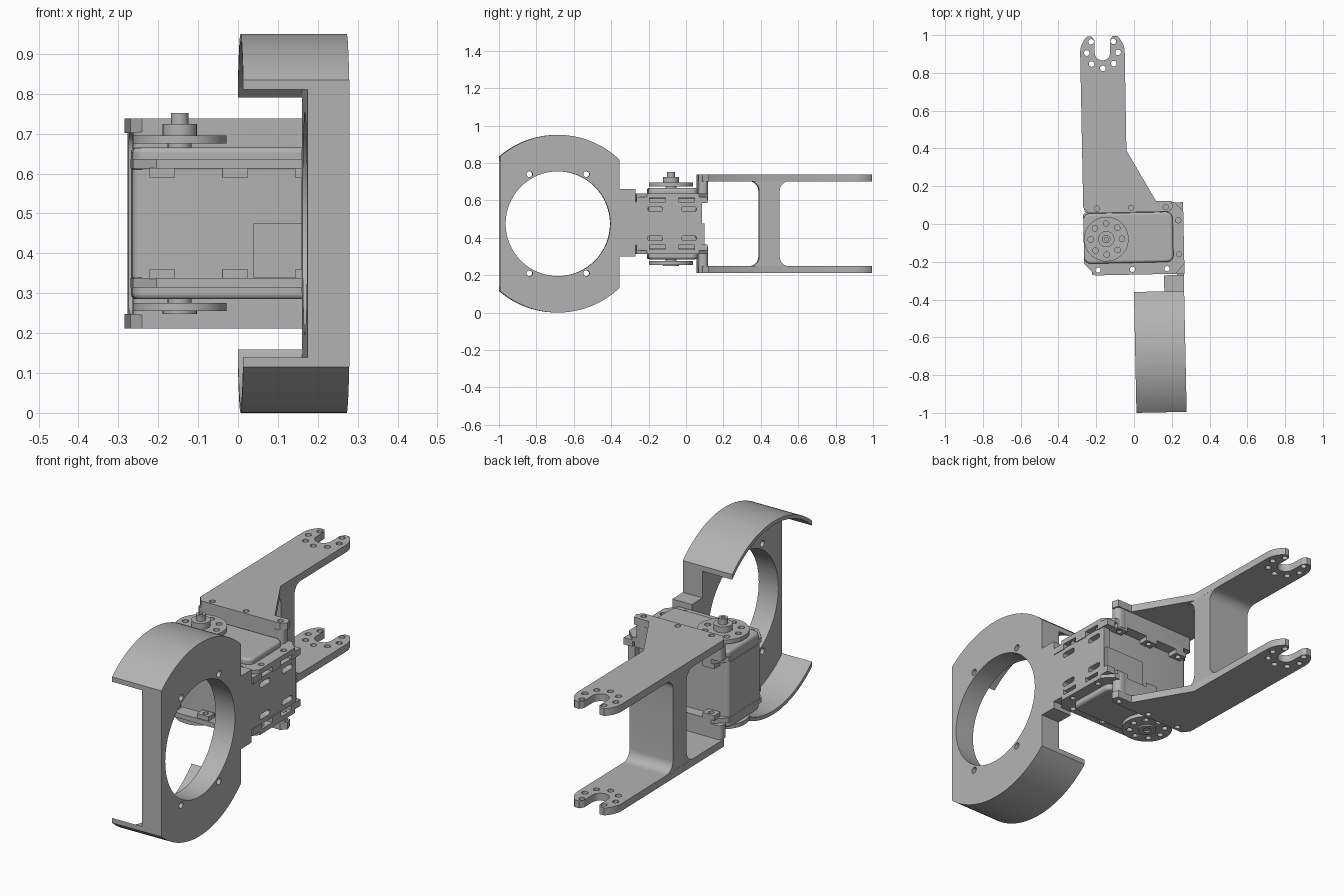
import bpy, bmesh, math
from mathutils import Matrix, Vector

cube = bpy.data.objects.get("Cube")
if cube:
    bpy.data.objects.remove(cube, do_unlink=True)

grey = bpy.data.materials.new("light grey plastic")
grey.use_nodes = True
COLOUR = (0.45, 0.45, 0.45, 1)
grey.diffuse_color = COLOUR
grey.node_tree.nodes["Principled BSDF"].inputs["Base Color"].default_value = COLOUR

TILT = Matrix.Rotation(math.radians(1.2), 4, 'Z')
AXES = {'z': Matrix.Identity(4),
        'x': Matrix(((0, 0, 1, 0), (1, 0, 0, 0), (0, 1, 0, 0), (0, 0, 0, 1)))}
MID = 0.475        # mirror height of the whole assembly


def arc(cx, cy, r, a, b, n=12):
    steps = [math.radians(a + (b - a) * i / n) for i in range(n + 1)]
    return [(cx + r * math.cos(t), cy + r * math.sin(t)) for t in steps]


def circle(cx, cy, r, n=24):
    return arc(cx, cy, r, 0, 360, n)[:-1]


def rounded(x0, x1, y0, y1, r, n=6):
    pts = []
    for cx, cy, a in ((x1 - r, y1 - r, 0), (x0 + r, y1 - r, 90),
                      (x0 + r, y0 + r, 180), (x1 - r, y0 + r, 270)):
        pts += arc(cx, cy, r, a, a + 90, n)
    return pts


def rect(x0, x1, y0, y1):
    return [(x0, y0), (x1, y0), (x1, y1), (x0, y1)]


def solid(name, axis, lo, hi, outline, holes=(), bevel=0, mirror=False):
    """Extrude an outline with holes along an axis; optionally mirror it about mid height."""
    curve = bpy.data.curves.new(name, 'CURVE')
    curve.dimensions = '2D'
    curve.fill_mode = 'BOTH'
    curve.extrude = (hi - lo) / 2
    for pts in [outline, *holes]:
        s = curve.splines.new('POLY')
        s.points.add(len(pts) - 1)
        for p, (u, v) in zip(s.points, pts):
            p.co = (u, v, 0, 1)
        s.use_cyclic_u = True
    tmp = bpy.data.objects.new(name + "_profile", curve)
    bpy.context.collection.objects.link(tmp)
    dg = bpy.context.evaluated_depsgraph_get()
    mesh = bpy.data.meshes.new_from_object(tmp.evaluated_get(dg))
    bpy.data.objects.remove(tmp, do_unlink=True)
    mesh.name = name
    bm = bmesh.new()
    bm.from_mesh(mesh)
    bmesh.ops.remove_doubles(bm, verts=bm.verts, dist=1e-5)
    bmesh.ops.dissolve_limit(bm, angle_limit=0.01, verts=bm.verts, edges=bm.edges)
    bm.transform(AXES[axis] @ Matrix.Translation((0, 0, (lo + hi) / 2)))
    if mirror:
        extra = bmesh.ops.duplicate(bm, geom=bm.verts[:] + bm.edges[:] + bm.faces[:])
        for v in extra["geom"]:
            if isinstance(v, bmesh.types.BMVert):
                v.co.z = 2 * MID - v.co.z
    bm.transform(TILT)
    bmesh.ops.recalc_face_normals(bm, faces=bm.faces)
    bm.to_mesh(mesh)
    bm.free()
    mesh.materials.clear()
    mesh.materials.append(grey)
    ob = bpy.data.objects.new(name, mesh)
    bpy.context.collection.objects.link(ob)
    bpy.ops.object.select_all(action='DESELECT')
    ob.select_set(True)
    bpy.context.view_layer.objects.active = ob
    bpy.ops.object.shade_smooth_by_angle(angle=math.radians(30))
    if bevel:
        m = ob.modifiers.new("rounding", 'BEVEL')
        m.width, m.segments, m.angle_limit = bevel, 3, math.radians(50)
    return ob


# ring plate with neck
CY, R = -0.69, 0.475
FRONT, BACK = -1.0, -0.36
a_back = math.degrees(math.acos((BACK - CY) / R))
a_front = math.degrees(math.acos((FRONT - CY) / R))
outline = (arc(CY, MID, R, a_back, a_front, 32) + arc(CY, MID, R, -a_front, -a_back, 32)
           + [(BACK, 0.3), (-0.275, 0.3), (-0.275, 0.66), (BACK, 0.66)])
screws = [circle(CY + sy * 0.152, MID + sz * 0.265, 0.016, 16) for sy in (-1, 1) for sz in (-1, 1)]
solid("ring_plate", 'x', 0.153, 0.258, outline, [circle(CY, MID, 0.28, 64)] + screws)

# curved guards above and below the ring
inner = R - 0.018
b_back = math.degrees(math.acos((BACK - CY) / inner))
b_front = math.degrees(math.acos((FRONT - CY) / inner))
solid("curved_guard", 'x', -0.008, 0.155,
      arc(CY, MID, R, a_back, a_front, 32) + arc(CY, MID, inner, b_front, b_back, 32), mirror=True)

# slotted side plate joining ring to motor, with edge tabs
slots = [rounded(y - 0.04, y + 0.04, z - 0.013, z + 0.013, 0.012)
         for y in (-0.17, 0.01) for z in (MID - 0.078, MID + 0.078)]
solid("side_plate", 'x', 0.222, 0.258, rect(-0.28, 0.08, 0.36, 0.59), slots)
for i, y in enumerate((-0.235, -0.08, 0.075)):
    solid(f"side_tab_{i}", 'x', 0.215, 0.262, rect(y - 0.035, y + 0.035, 0.585, 0.618), mirror=True)

# motor case
solid("motor_body", 'z', 0.34, 0.61, rounded(-0.268, 0.222, -0.205, 0.06, 0.02))
solid("motor_cap", 'z', 0.605, 0.665, rounded(-0.268, 0.205, -0.205, 0.06, 0.035), bevel=0.012, mirror=True)
solid("front_panel", 'z', 0.34, 0.475, rect(0.035, 0.222, -0.213, -0.2))
solid("back_panel", 'z', 0.34, 0.475, rect(0.03, 0.25, 0.05, 0.095))

# mounting rims with screw holes and captive nuts
holes = [(x, y) for x in (-0.195, -0.013, 0.17) for y in (-0.24, 0.088)]
holes += [(0.235, -0.165), (0.235, 0.015)]
rim = [(-0.268, -0.205), (-0.21, -0.268), (0.215, -0.268), (0.262, -0.215),
       (0.262, 0.065), (0.215, 0.112), (-0.21, 0.112), (-0.268, 0.055)]
solid("mounting_rim", 'z', 0.612, 0.636, rim, [circle(x, y, 0.014, 12) for x, y in holes], mirror=True)
for i, (x, y) in enumerate(holes[:6]):
    solid(f"captive_nut_{i}", 'z', 0.59, 0.614, rect(x - 0.032, x + 0.032, y - 0.024, y + 0.024),
          [circle(x, y, 0.014, 12)], mirror=True)

# output horns on both ends of the motor shaft
HX, HY = -0.148, -0.077


def bolt_ring(cx, cy, skip=None):
    return [circle(cx + 0.083 * math.cos(k * math.pi / 4), cy + 0.083 * math.sin(k * math.pi / 4), 0.015, 12)
            for k in range(8) if k != skip]


solid("horn_disc", 'z', 0.675, 0.695, circle(HX, HY, 0.118, 48), bolt_ring(HX, HY), mirror=True)
solid("horn_neck", 'z', 0.66, 0.678, circle(HX, HY, 0.03), mirror=True)
solid("horn_hub", 'z', 0.693, 0.724, circle(HX, HY, 0.043))
solid("shaft_end", 'z', 0.72, 0.752, circle(HX, HY, 0.022), [circle(HX, HY, 0.01, 12)])
solid("lower_hub", 'z', 0.248, 0.258, circle(HX, HY, 0.043), [circle(HX, HY, 0.02)])

# fork arms: bolt pattern and open notch at the tip
TY, TIP = 0.91, 0.997
a_tip = math.degrees(math.asin((TIP - TY) / 0.118))
arm = ([(-0.267, 0.095), (-0.24, 0.062), (0.185, 0.062), (0.21, 0.085), (0.2, 0.118),
        (0.12, 0.118), (-0.032, 0.39)]
       + arc(HX, TY, 0.118, 0, a_tip) + [(HX + 0.055, TIP), (HX + 0.042, TIP - 0.02)]
       + arc(HX, TY, 0.041, 0, -180)
       + [(HX - 0.042, TIP - 0.02), (HX - 0.055, TIP)] + arc(HX, TY, 0.118, 180 - a_tip, 180))
mounts = [circle(x, 0.086, 0.014, 12) for x in (-0.195, -0.013, 0.17)]
solid("fork_arm", 'z', 0.702, 0.738, arm, bolt_ring(HX, TY, skip=2) + mounts, mirror=True)

# mounting lips joining each arm to the rims
solid("fork_lip", 'z', 0.634, 0.704, rounded(-0.262, 0.2, 0.062, 0.112, 0.02), mirror=True)
solid("fork_lip_end", 'z', 0.6, 0.704, rounded(0.135, 0.2, 0.06, 0.114, 0.025), mirror=True)

# filleted web between the arms
Y0, Y1, Z0, Z1, F = 0.392, 0.502, 0.248, 0.702, 0.05
web = (arc(Y1 + F, Z0 + F, F, 270, 180, 8) + arc(Y1 + F, Z1 - F, F, 180, 90, 8)
       + arc(Y0 - F, Z1 - F, F, 90, 0, 8) + arc(Y0 - F, Z0 + F, F, 0, -90, 8))
solid("fork_web", 'x', -0.266, -0.032, web)
